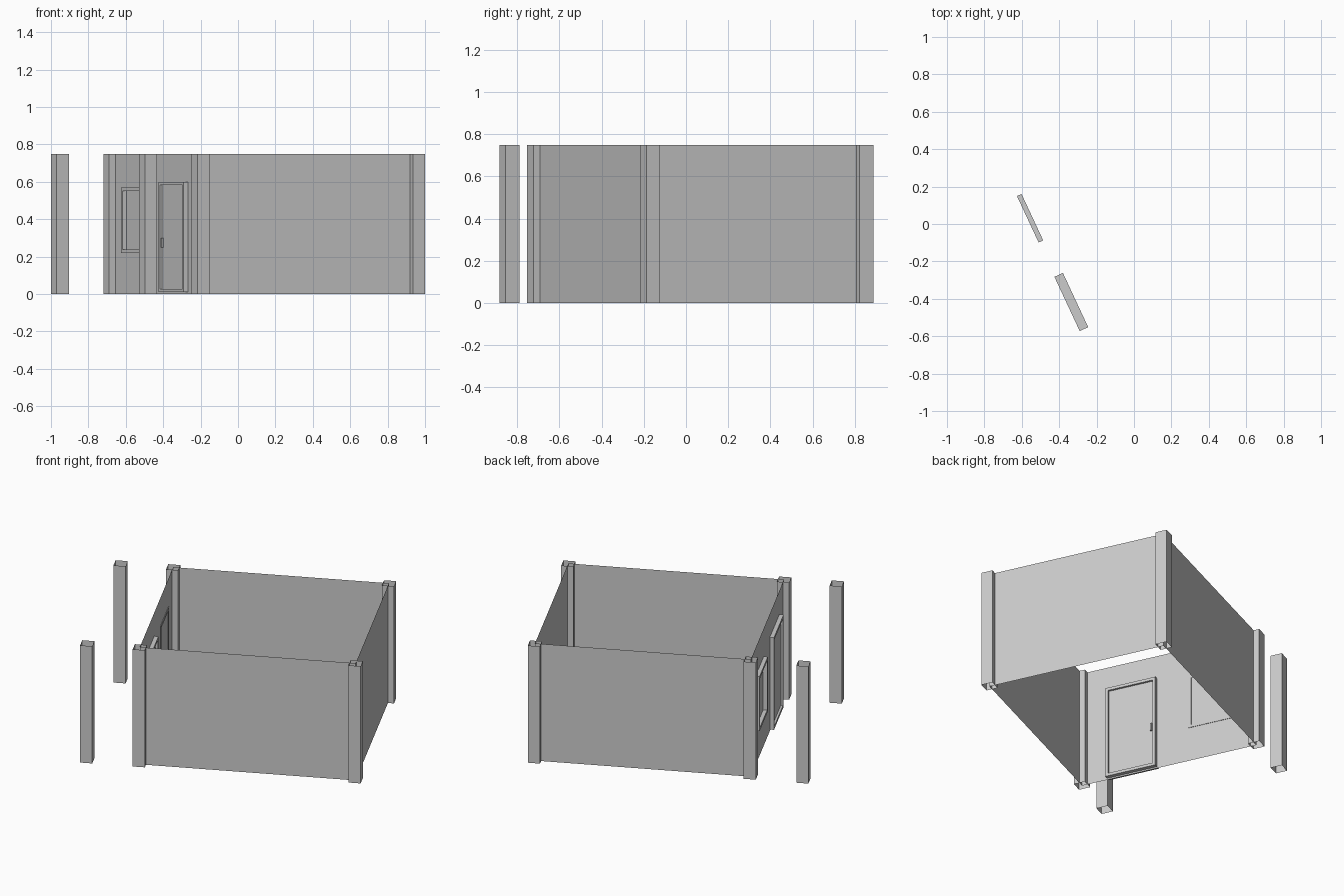
import bpy, bmesh, math
from mathutils import Matrix, Vector

if "Cube" in bpy.data.objects:
    bpy.data.objects.remove(bpy.data.objects["Cube"])

# House frame: origin at the front door-side corner, local x = depth, local y = along the door wall
M = Matrix.Translation((-0.2, -0.707, 0)) @ Matrix.Rotation(math.radians(25), 4, 'Z')
L, W, H, PORCH, S = 1.271, 1.115, 0.75, 0.31, 0.0357


def make(name, quads):
    bm = bmesh.new()
    for q in quads:
        bm.faces.new([bm.verts.new(M @ Vector(p)) for p in q])
    bmesh.ops.remove_doubles(bm, verts=bm.verts, dist=1e-5)
    me = bpy.data.meshes.new(name)
    bm.to_mesh(me)
    bm.free()
    ob = bpy.data.objects.new(name, me)
    bpy.context.collection.objects.link(ob)
    return ob


def upright(a, b, z0, z1):
    """Vertical quad between two plan points."""
    return [(*a, z0), (*b, z0), (*b, z1), (*a, z1)]


def post(name, x, y):
    c = [(x - S, y - S), (x + S, y - S), (x + S, y + S), (x - S, y + S)]
    make(name, [upright(c[i], c[(i + 1) % 4], 0, H) for i in range(4)])


def frame(name, x0, x1, y0, y1, z0, z1, t):
    """Rectangular ring in the door wall, with depth x0..x1 and face width t."""
    o = [(y0, z0), (y1, z0), (y1, z1), (y0, z1)]
    n = [(y0 + t, z0 + t), (y1 - t, z0 + t), (y1 - t, z1 - t), (y0 + t, z1 - t)]
    quads = []
    for i in range(4):
        j = (i + 1) % 4
        quads += [[(x0, *o[j]), (x0, *o[i]), (x0, *n[i]), (x0, *n[j])],
                  [(x1, *o[i]), (x1, *o[j]), (x1, *n[j]), (x1, *n[i])],
                  [(x0, *o[i]), (x0, *o[j]), (x1, *o[j]), (x1, *o[i])],
                  [(x0, *n[j]), (x0, *n[i]), (x1, *n[i]), (x1, *n[j])]]
    make(name, quads)


def box(name, x0, x1, y0, y1, z0, z1):
    c = [(x0, y0), (x1, y0), (x1, y1), (x0, y1)]
    quads = [upright(c[i], c[(i + 1) % 4], z0, z1) for i in range(4)]
    quads += [[(*p, z1) for p in c], [(*p, z0) for p in reversed(c)]]
    make(name, quads)


# Open-ended corner posts and porch posts
for i, (x, y) in enumerate([(0, 0), (L, 0), (L, W), (0, W)]):
    post(f"corner_post_{i + 1}", x, y)
for i, y in enumerate([0, W]):
    post(f"porch_post_{i + 1}", -PORCH, y)

# Plain walls, single sheets
make("front_wall", [upright((0, 0), (L, 0), 0, H)])
make("far_wall", [upright((L, 0), (L, W), 0, H)])
make("back_wall", [upright((L, W), (0, W), 0, H)])

# Door wall with door and window openings
D = (0.16, 0.48, 0.01, 0.60)
N = (0.682, 0.956, 0.22, 0.57)
quads = []
for y0, y1, z0, z1 in [(0, D[0], 0, H), (D[1], N[0], 0, H), (N[1], W, 0, H),
                       (D[0], D[1], 0, D[2]), (D[0], D[1], D[3], H),
                       (N[0], N[1], 0, N[2]), (N[0], N[1], N[3], H)]:
    quads.append(upright((0, y1), (0, y0), z0, z1))
make("door_wall", quads)

# Door: frame, leaf and handle
frame("door_frame", -0.025, 0.025, *D, 0.018)
box("door_leaf", -0.012, 0.012, D[0] + 0.018, D[1] - 0.018, D[2] + 0.018, D[3] - 0.018)
box("door_handle", -0.022, 0.022, 0.444, 0.454, 0.25, 0.30)

# Window: frame and pane
frame("window_frame", -0.024, 0.003, *N, 0.018)
make("window_pane", [upright((0, N[1] - 0.018), (0, N[0] + 0.018), N[2] + 0.018, N[3] - 0.018)])
